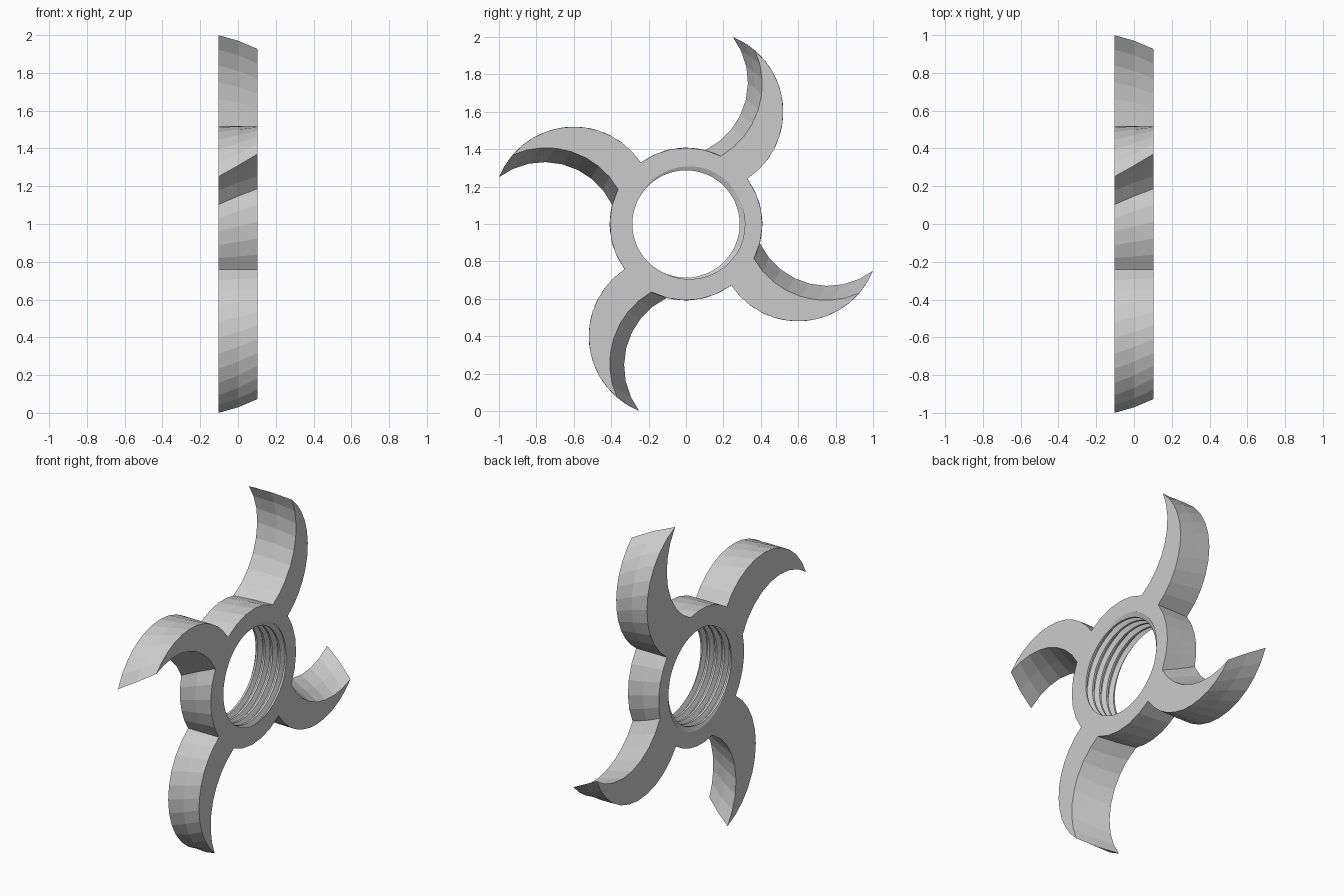
import bpy
import bmesh
from math import atan2, cos, sin, tau, pi
from mathutils import Vector, Matrix
from mathutils.geometry import intersect_sphere_sphere_2d as circle_hits

cube = bpy.data.objects.get("Cube")
if cube:
    bpy.data.objects.remove(cube)

HALF = 0.103                        # half thickness along x
HUB = (Vector((0, 0)), 0.408)       # circles are (centre, radius) in the y-z plane
BACK = (Vector((0.089, 0.6)), 0.431)
EDGE_LEFT = (Vector((-0.035, 0.747)), 0.443)
EDGE_RIGHT = (Vector((-0.072, 0.758)), 0.403)
PITCH, CREST, ROOT = 0.05, 0.287, 0.315
STEPS = 48

steel = bpy.data.materials.new("grey steel")
steel.use_nodes = True
colour = (0.6, 0.6, 0.6, 1)
steel.diffuse_color = colour
steel.node_tree.nodes["Principled BSDF"].inputs["Base Color"].default_value = colour


def arc(centre, start, end, count):
    """Points along the shorter arc from start up to, not including, end."""
    a, b = start - centre, end - centre
    first = atan2(a.y, a.x)
    sweep = (atan2(b.y, b.x) - first + pi) % tau - pi
    return [centre + a.length * Vector((cos(first + sweep * i / count),
                                        sin(first + sweep * i / count)))
            for i in range(count)]


def outline(t):
    """Hub and four hooked blades; t runs 0 to 1 from right to left face."""
    centre = EDGE_RIGHT[0].lerp(EDGE_LEFT[0], t)
    radius = EDGE_RIGHT[1] + (EDGE_LEFT[1] - EDGE_RIGHT[1]) * t
    tip = max(circle_hits(*BACK, centre, radius), key=lambda p: p.y)
    heel = max(circle_hits(*BACK, *HUB), key=lambda p: p.x)
    throat = max(circle_hits(centre, radius, *HUB), key=lambda p: p.x)
    turn = Matrix.Rotation(-pi / 2, 2)
    quarter = (arc(BACK[0], tip, heel, 11)
               + arc(HUB[0], heel, turn @ throat, 5)
               + arc(turn @ centre, turn @ throat, turn @ tip, 8))
    return [Matrix.Rotation(-pi / 2 * k, 2) @ p for k in range(4) for p in quarter]


def thread_radius(phase):
    """Trapezoid thread profile, one cycle per pitch."""
    ramp = abs((phase % 1) - 0.5) * 4 - 0.5
    return CREST + (ROOT - CREST) * min(1, max(0, ramp))


def bridge(bm, rows, closed):
    for a, b in zip(rows, rows[1:]):
        for i in range(len(a) if closed else len(a) - 1):
            j = (i + 1) % len(a)
            bm.faces.new((a[i], a[j], b[j], b[i]))


bm = bmesh.new()

# Outer walls of the hub and blades
walls = [[bm.verts.new((HALF * (2 * t - 1), p.x, p.y + 1)) for p in outline(t)]
         for t in (0, 0.5, 1)]
bridge(bm, walls, True)

# Threaded bore, with rows following the helix and trimmed at both faces
bore = []
for step in range(STEPS + 1):
    angle = tau * step / STEPS
    column = []
    for k in range(-26, 24):
        # Rows sit on the four corners of the trapezoid
        x = (k / 4 + 0.125 + step / STEPS) * PITCH
        x = max(-HALF, min(HALF, x))
        r = thread_radius(x / PITCH - step / STEPS)
        column.append(bm.verts.new((x, r * cos(angle), 1 + r * sin(angle))))
    bore.append(column)
bridge(bm, bore, False)
bmesh.ops.remove_doubles(bm, verts=bm.verts[:], dist=0.0001)

# Flat side faces around the bore
for side in (-1, 1):
    rim = [e for e in bm.edges if e.is_boundary
           and all(abs(v.co.x - side * HALF) < 0.0002 for v in e.verts)]
    bmesh.ops.triangle_fill(bm, use_beauty=True, edges=rim, normal=(side, 0, 0))
bmesh.ops.recalc_face_normals(bm, faces=bm.faces[:])

mesh = bpy.data.meshes.new("bladed_ring")
bm.to_mesh(mesh)
bm.free()
mesh.materials.append(steel)
ring = bpy.data.objects.new("bladed_ring", mesh)
bpy.context.scene.collection.objects.link(ring)
